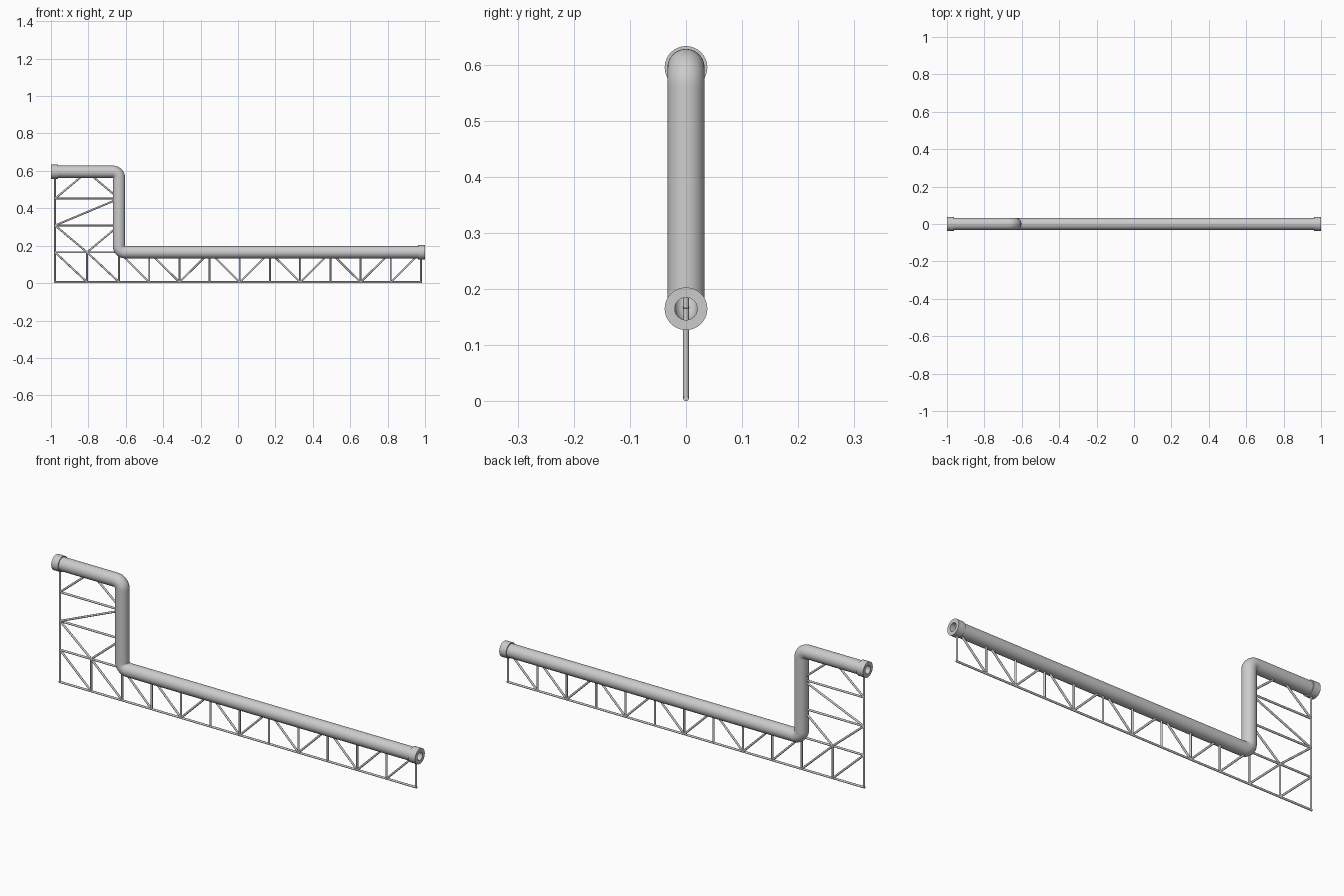
import bpy, bmesh, math
from mathutils import Vector, Matrix

if "Cube" in bpy.data.objects:
    bpy.data.objects.remove(bpy.data.objects["Cube"])

LOW, HIGH, BEND_X = 0.165, 0.595, -0.636   # pipe centre lines
R_OUT, R_IN, BEND = 0.033, 0.02, 0.034
END, BASE, ROD = 0.978, 0.005, 0.005
SEG = 48


def finish(name, bm):
    bmesh.ops.recalc_face_normals(bm, faces=bm.faces)
    me = bpy.data.meshes.new(name)
    bm.to_mesh(me)
    bm.free()
    ob = bpy.data.objects.new(name, me)
    bpy.context.collection.objects.link(ob)
    bpy.ops.object.select_all(action='DESELECT')
    ob.select_set(True)
    bpy.context.view_layer.objects.active = ob
    bpy.ops.object.shade_smooth_by_angle(angle=math.radians(35))
    return ob


def tube(name, stations, r_out, r_in):
    """Hollow tube swept through stations (x, z, heading angle) in the XZ plane."""
    bm = bmesh.new()

    def ring(x, z, a, r):
        side = Vector((-math.sin(a), 0, math.cos(a)))
        return [bm.verts.new(Vector((x, 0, z)) + side * (r * math.cos(t)) + Vector((0, r * math.sin(t), 0)))
                for t in (2 * math.pi * i / SEG for i in range(SEG))]

    rings = [ring(*s, r_out) for s in stations] + [ring(*s, r_in) for s in reversed(stations)]
    for a, b in zip(rings, rings[1:] + rings[:1]):
        for i in range(SEG):
            j = (i + 1) % SEG
            bm.faces.new((a[i], a[j], b[j], b[i]))
    return finish(name, bm)


def rods(name, pairs):
    """Round bars between pairs of (x, z) points."""
    bm = bmesh.new()
    for (x0, z0), (x1, z1) in pairs:
        p, q = Vector((x0, 0, z0)), Vector((x1, 0, z1))
        d = q - p
        m = Matrix.Translation((p + q) / 2) @ d.to_track_quat('Z', 'Y').to_matrix().to_4x4()
        bmesh.ops.create_cone(bm, cap_ends=True, segments=12, radius1=ROD, radius2=ROD,
                              depth=d.length, matrix=m)
    return finish(name, bm)


# Stepped pipe with two round elbows
N = 12
path = [(-0.99, HIGH, 0)]
for i in range(N + 1):
    a = math.pi / 2 * i / N
    path.append((BEND_X - BEND + BEND * math.sin(a), HIGH - BEND + BEND * math.cos(a), -a))
for i in range(N + 1):
    a = math.pi / 2 * (1 - i / N)
    path.append((BEND_X + BEND - BEND * math.sin(a), LOW + BEND - BEND * math.cos(a), -a))
path.append((0.99, LOW, 0))
tube("pipe", path, R_OUT, R_IN)

# End collars
tube("upper_collar", [(-1, HIGH, 0), (-0.963, HIGH, 0)], 0.038, R_IN)
tube("lower_collar", [(0.963, LOW, 0), (1, LOW, 0)], 0.038, R_IN)

# Grid of truss nodes
step = (END - BEND_X) / 10
xs = [BEND_X + i * step for i in range(11)]
mid = (BEND_X - END) / 2
zs = [LOW + (HIGH - LOW) * i / 3 for i in range(4)]

# Bottom chord, left upright and tower rungs
rods("bottom_chord", [((-END - ROD, BASE), (END + ROD, BASE))])
rods("tower_uprights", [((-END, BASE), (-END, HIGH)), ((BEND_X, BASE), (BEND_X, HIGH))])
rods("tower_rungs", [((-END, z), (BEND_X, z)) for z in zs[:3]])

# Posts under the pipe
rods("posts", [((x, BASE), (x, LOW)) for x in [mid] + xs[1:]])

# Diagonals of the long run
run = []
for i, lean in enumerate("\\\\/\\/\\/\\//"):
    a, b = (LOW, BASE) if lean == "\\" else (BASE, LOW)
    run.append(((xs[i], a), (xs[i + 1], b)))
rods("run_diagonals", run)

# Diagonals of the tower
rods("tower_diagonals", [
    ((-END, LOW), (mid, BASE)), ((mid, LOW), (BEND_X, BASE)),
    ((-END, zs[1]), (mid, LOW)), ((mid, LOW), (BEND_X, zs[1])),
    ((-END, zs[1]), (BEND_X, zs[2])),
    ((-END, zs[2]), (mid, HIGH)), ((mid, HIGH), (BEND_X, zs[2])),
])
